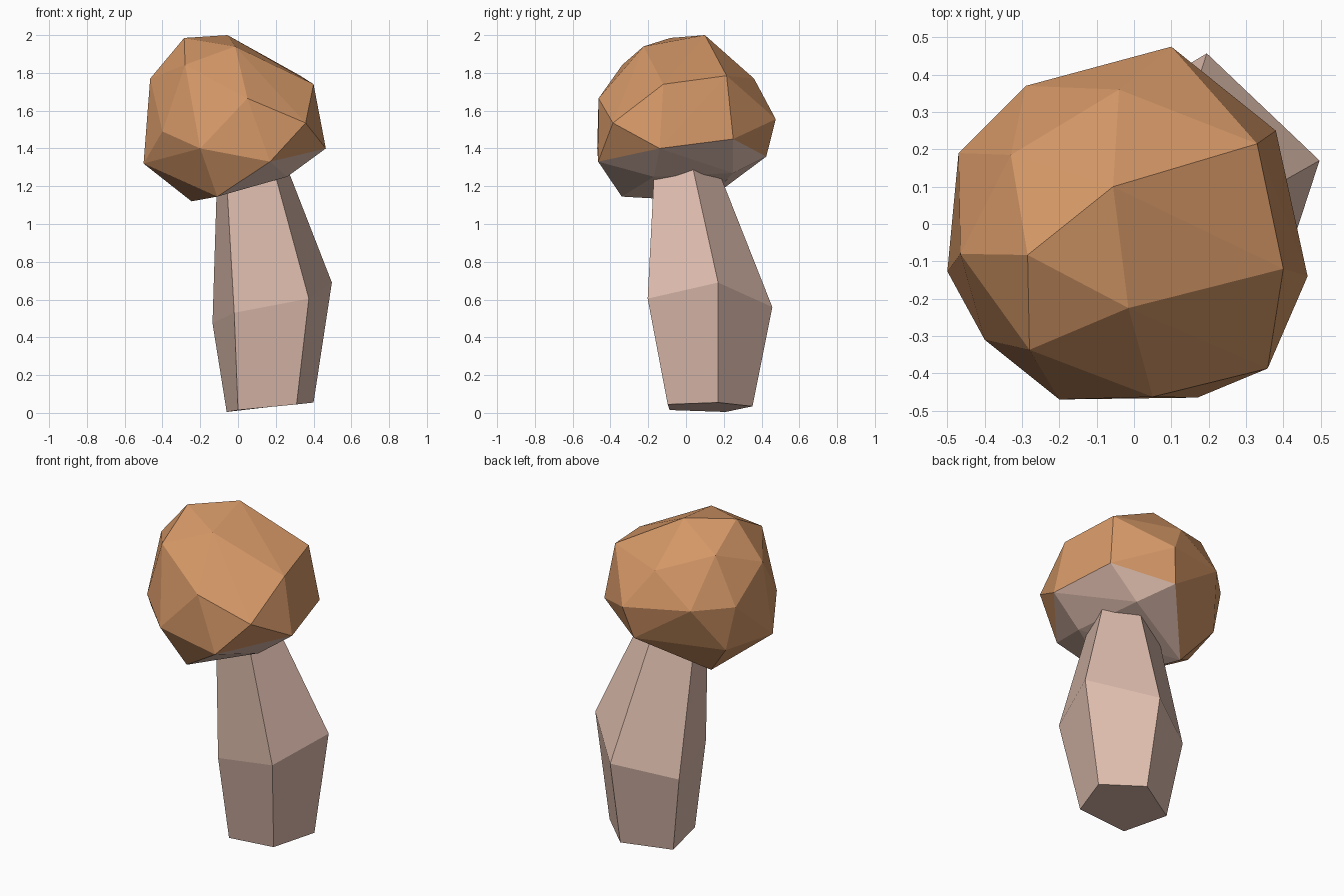
import bpy, bmesh
from mathutils import Vector

if "Cube" in bpy.data.objects:
    bpy.data.objects.remove(bpy.data.objects["Cube"])


def material(name, rgb):
    m = bpy.data.materials.new(name)
    m.diffuse_color = (*rgb, 1)
    m.use_nodes = True
    m.node_tree.nodes["Principled BSDF"].inputs["Base Color"].default_value = m.diffuse_color
    return m


brown = material("cap_brown", (0.66, 0.31, 0.135))
cream = material("stem_cream", (0.73, 0.505, 0.42))


def finish(bm, name, mats):
    bmesh.ops.recalc_face_normals(bm, faces=bm.faces)
    me = bpy.data.meshes.new(name)
    bm.to_mesh(me)
    bm.free()
    for m in mats:
        me.materials.append(m)
    ob = bpy.data.objects.new(name, me)
    bpy.context.collection.objects.link(ob)
    return ob


# Cap: faceted hull; faces whose corners are all on the tilted rim or below are cream
dome = [
    (-.056, .10, 2.0), (-.285, -.083, 1.985), (-.015, -.225, 1.94), (-.33, .185, 1.875),
    (-.28, -.337, 1.843), (.33, .215, 1.785), (-.04, .36, 1.77), (-.465, -.08, 1.77),
    (.40, -.12, 1.74), (.05, -.463, 1.665), (-.47, .19, 1.595), (-.29, .37, 1.59),
    (.10, .475, 1.555), (.358, -.387, 1.535), (-.40, -.31, 1.49), (-.20, -.47, 1.40),
    (-.50, -.127, 1.32), (-.41, .20, 1.32),
]
underside = [
    (-.11, -.34, 1.145), (.17, -.465, 1.33), (.465, -.14, 1.40), (.38, .25, 1.45),
    (.056, .425, 1.357), (-.246, .107, 1.12), (.26, -.17, 1.25), (.19, .25, 1.27),
]
bm = bmesh.new()
for p in dome:
    bm.verts.new(p)
low = {bm.verts.new(p) for p in underside}
bmesh.ops.convex_hull(bm, input=bm.verts[:])
for f in bm.faces:
    f.material_index = int(all(v in low for v in f.verts))
finish(bm, "cap", [brown, cream])

# Stem: five-sided leaning loft, top ring carried on into the cap
foot = [(.31, -.097, .045), (.40, .17, .055), (.20, .352, .035), (-.06, .21, .005), (0, -.087, .015)]
belly = [(.375, -.203, .605), (.497, .17, .69), (.195, .457, .56), (-.135, .26, .475), (-.02, -.165, .53)]
neck = [(.20, -.17, 1.25), (.267, .04, 1.28), (.113, .20, 1.21), (-.115, .105, 1.12), (-.056, -.13, 1.16)]
top = [Vector(n) + (Vector(n) - Vector(b)) * .15 for n, b in zip(neck, belly)]

bm = bmesh.new()
rings = [[bm.verts.new(p) for p in r] for r in (foot, belly, top)]
for lo, hi in zip(rings, rings[1:]):
    for i in range(5):
        j = (i + 1) % 5
        bm.faces.new((lo[i], lo[j], hi[j], hi[i]))
bm.faces.new(rings[0])
bm.faces.new(rings[-1])
finish(bm, "stem", [cream])
